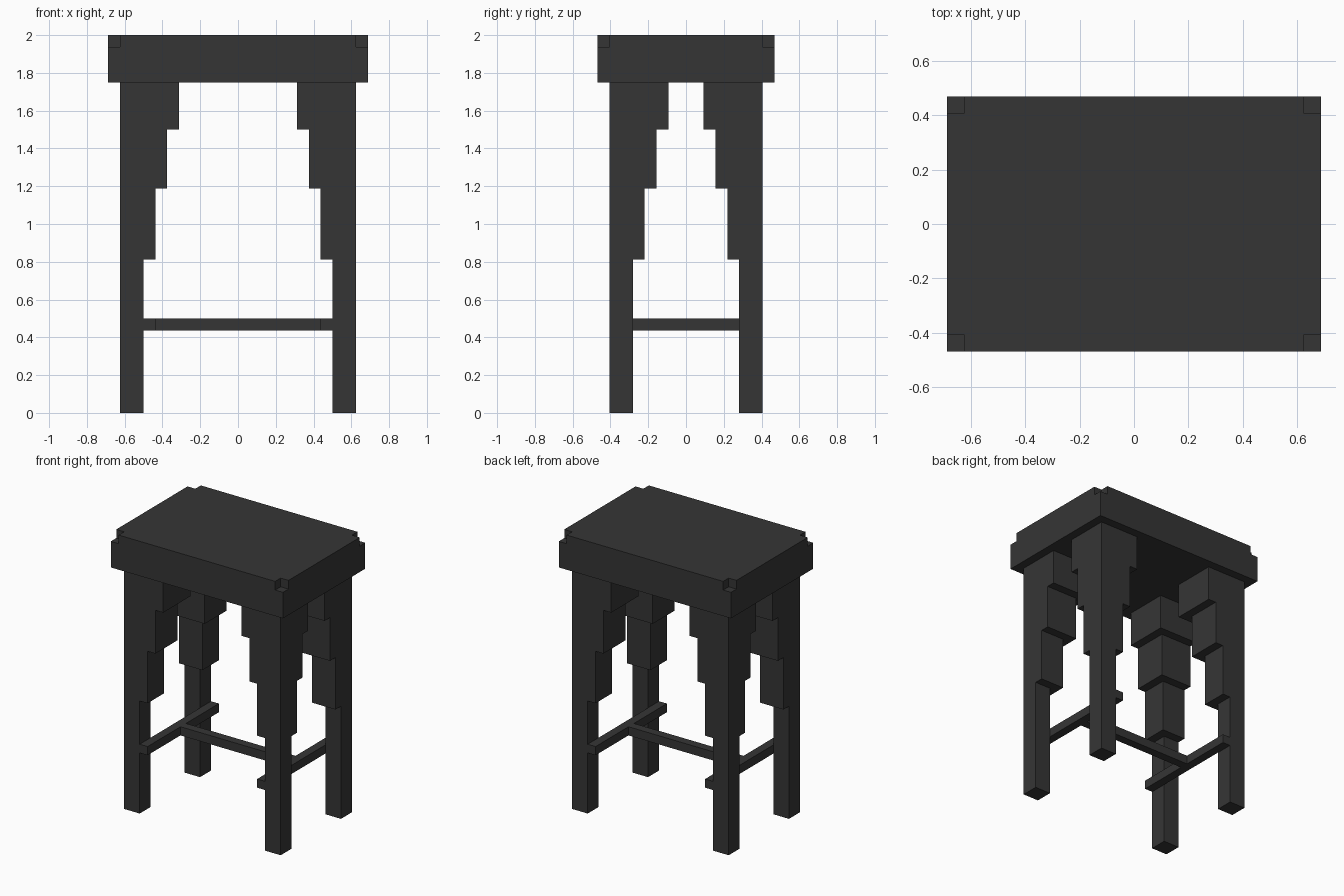
import bpy
import bmesh

cube = bpy.data.objects.get("Cube")
if cube:
    bpy.data.objects.remove(cube, do_unlink=True)

U = 1 / 16  # modelling unit

dark = bpy.data.materials.new("dark_grey")
dark.use_nodes = True
COLOUR = (0.036, 0.036, 0.036, 1)
dark.diffuse_color = COLOUR
bsdf = next(n for n in dark.node_tree.nodes if n.type == 'BSDF_PRINCIPLED')
bsdf.inputs["Base Color"].default_value = COLOUR


def finish(name, bm):
    """Turn a bmesh into a flat shaded object."""
    bmesh.ops.recalc_face_normals(bm, faces=bm.faces)
    mesh = bpy.data.meshes.new(name)
    bm.to_mesh(mesh)
    bm.free()
    mesh.materials.append(dark)
    obj = bpy.data.objects.new(name, mesh)
    bpy.context.collection.objects.link(obj)
    return obj


def box(name, centre, size):
    bm = bmesh.new()
    bmesh.ops.create_cube(bm, size=1)
    bmesh.ops.scale(bm, vec=size, verts=bm.verts)
    bmesh.ops.translate(bm, vec=centre, verts=bm.verts)
    return finish(name, bm)


def seat():
    """Thick slab with a small cube notched out of each upper corner."""
    bm = bmesh.new()
    hx, hy, low, floor, top = 11 * U, 7.5 * U, 28 * U, 31 * U, 32 * U
    corners = []
    for sx, sy in ((1, 1), (-1, 1), (-1, -1), (1, -1)):
        x, y = sx * hx, sy * hy
        xi, yi = x - sx * U, y - sy * U
        notch = [(x, yi), (xi, yi), (xi, y)]
        if sx * sy < 0:
            notch.reverse()
        corners.append({
            "base": bm.verts.new((x, y, low)),
            "outer": bm.verts.new((x, y, floor)),
            "floor": [bm.verts.new((*p, floor)) for p in notch],
            "top": [bm.verts.new((*p, top)) for p in notch],
        })
    bm.faces.new([c["base"] for c in corners])
    bm.faces.new([v for c in corners for v in c["top"]])
    for i, c in enumerate(corners):
        f, t = c["floor"], c["top"]
        bm.faces.new([*f, c["outer"]])
        for k in range(2):
            bm.faces.new([f[k], f[k + 1], t[k + 1], t[k]])
        n = corners[(i + 1) % 4]
        bm.faces.new([c["base"], n["base"], n["outer"], n["floor"][0],
                      n["top"][0], t[2], f[2], c["outer"]])
    return finish("seat", bm)


def leg(name, sx, sy):
    """Square leg that steps wider toward the inside as it rises."""
    bm = bmesh.new()
    ox, oy = 10 * U, 6.5 * U

    def vert(dx, dy, z):
        return bm.verts.new((sx * (ox - dx * U), sy * (oy - dy * U), z * U))

    heights = (0, 13, 19, 24, 28)
    rings = []
    for step in range(4):
        w = step + 2
        for z in heights[step:step + 2]:
            rings.append((vert(w, 0, z), vert(w, w, z), vert(0, w, z)))
    foot, head = vert(0, 0, heights[0]), vert(0, 0, heights[-1])
    # inner walls and step undersides
    for r, s in zip(rings, rings[1:]):
        for k in range(2):
            bm.faces.new([r[k], r[k + 1], s[k + 1], s[k]])
    # outer walls, then the two ends
    for k in (0, 2):
        bm.faces.new([foot, *(r[k] for r in rings), head])
    bm.faces.new([foot, *rings[0]])
    bm.faces.new([head, *rings[-1]])
    return finish(name, bm)


seat()
for side, sx in (("left", 1), ("right", -1)):
    for end, sy in (("front", -1), ("back", 1)):
        leg(f"{end}_{side}_leg", sx, sy)
    # side rail lying against the inner faces of the legs
    box(f"{side}_rail", (sx * 7.5 * U, 0, 7.5 * U), (U, 13 * U, U))
box("cross_rail", (0, 0, 7.5 * U), (14 * U, U, U))
